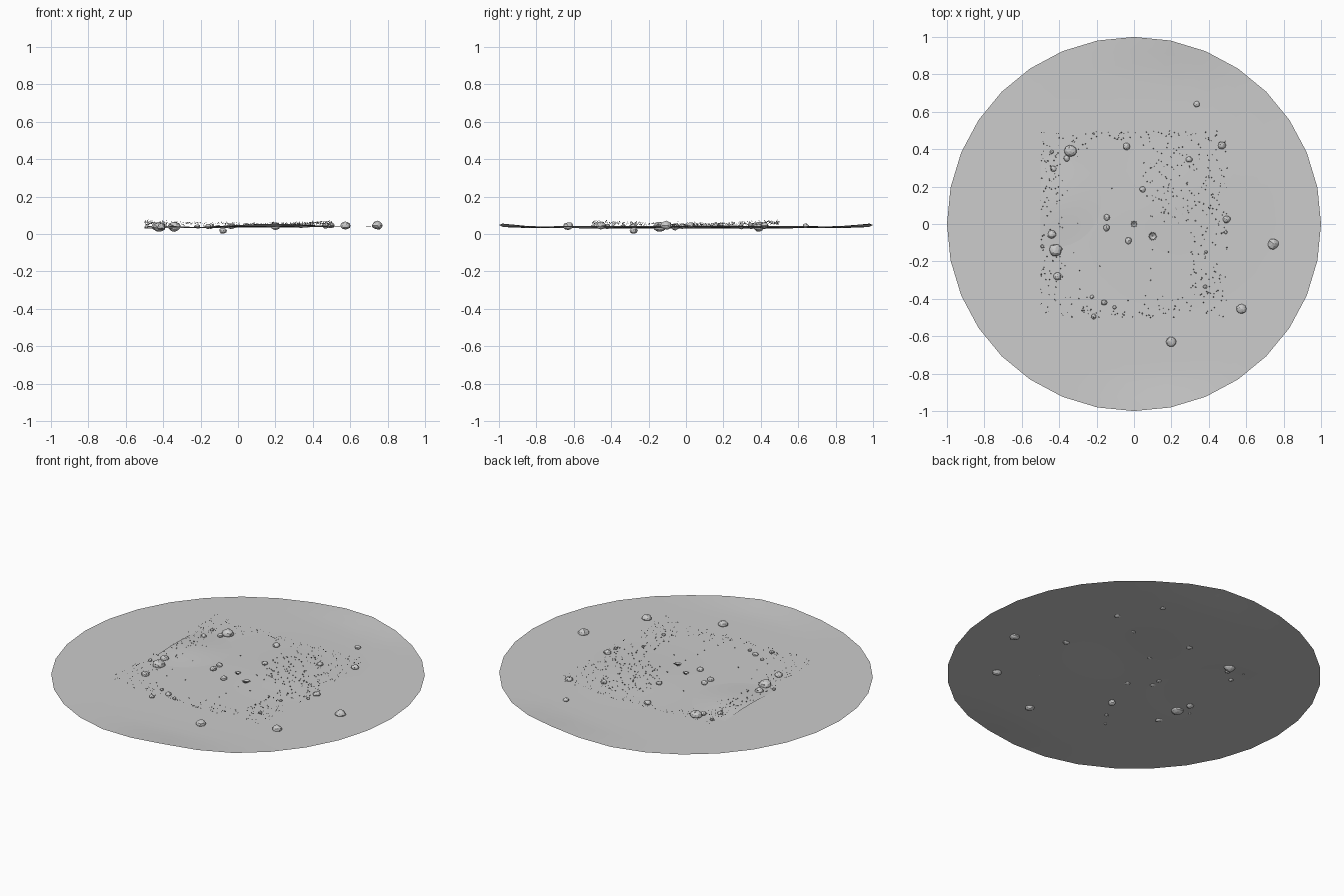
import bpy, bmesh, math, random
from mathutils import Vector, Matrix, noise

if "Cube" in bpy.data.objects:
    bpy.data.objects.remove(bpy.data.objects["Cube"])

random.seed(7)


def ground_z(x, y):
    # gentle terrain: slight tilt, shallow mound, raised crests on the front and back rim
    mound = 0.008 * math.exp(-((x - 0.2) ** 2 / 0.06 + (y - 0.15) ** 2 / 0.06))
    crest = 0.018 * math.exp(-((x - 0.2) / 0.3) ** 2 - ((abs(y) - 1) / 0.13) ** 2)
    return 0.036 + 0.007 * x + mound + crest


def make_object(name, bm, smooth=False):
    mesh = bpy.data.meshes.new(name)
    bmesh.ops.recalc_face_normals(bm, faces=bm.faces)
    for f in bm.faces:
        f.smooth = smooth
    bm.to_mesh(mesh)
    bm.free()
    obj = bpy.data.objects.new(name, mesh)
    bpy.context.collection.objects.link(obj)
    return obj


# Round patch of ground
bm = bmesh.new()
SIDES, RINGS = 32, 14
centre = bm.verts.new((0, 0, ground_z(0, 0)))
previous = None
for r in range(1, RINGS + 1):
    ring = []
    for s in range(SIDES):
        a = 2 * math.pi * s / SIDES
        x, y = r / RINGS * math.cos(a), r / RINGS * math.sin(a)
        ring.append(bm.verts.new((x, y, ground_z(x, y))))
    for s in range(SIDES):
        t = (s + 1) % SIDES
        if previous:
            bm.faces.new((previous[s], ring[s], ring[t], previous[t]))
        else:
            bm.faces.new((centre, ring[s], ring[t]))
    previous = ring
for f in bm.faces:
    if f.normal.z < 0:
        f.normal_flip()
make_object("ground_disc", bm, True)

# Square soil layer that rises through the ground near its left edge
bm = bmesh.new()
bmesh.ops.create_grid(bm, x_segments=24, y_segments=24, size=0.5)
for v in bm.verts:
    x, y = v.co.x, v.co.y
    rise = math.exp(-((x + 0.42) ** 2 / 0.04 + (y - 0.12) ** 2 / 0.04))
    v.co.z = ground_z(x, y) - 0.003 + 0.013 * rise
make_object("soil_layer", bm, True)

# Stones: x, y, radius
STONES = [
    (-.34, .39, .033), (-.36, .35, .016), (-.44, .385, .01), (-.43, .295, .016),
    (-.04, .415, .019), (.335, .64, .016), (.47, .42, .02), (.295, .345, .017),
    (.045, .185, .016), (-.145, .035, .017), (-.147, -.02, .018), (-.03, -.09, .018),
    (-.44, -.055, .022), (-.42, -.14, .033), (-.49, -.12, .01), (-.41, -.28, .021),
    (.495, .025, .02), (.49, -.045, .009), (.385, -.15, .008), (.745, -.105, .029),
    (.575, -.455, .026), (.2, -.63, .026), (.38, -.335, .011), (-.225, -.39, .01),
    (-.16, -.42, .016), (-.105, -.445, .01), (-.215, -.495, .014),
]


def add_stone(name, x, y, z, r):
    bm = bmesh.new()
    bmesh.ops.create_icosphere(bm, subdivisions=2, radius=r)
    seed = Vector((x * 37, y * 53, r * 91))
    for v in bm.verts:
        v.co *= 1 + 0.22 * noise.noise(v.co / r * 1.1 + seed)
        v.co.z *= 0.8
    bmesh.ops.rotate(bm, verts=bm.verts, cent=(0, 0, 0),
                     matrix=Matrix.Rotation(random.uniform(0, 6.28), 3, 'Z'))
    make_object(name, bm).location = (x, y, z)


for i, (x, y, r) in enumerate(STONES):
    add_stone(f"stone_{i + 1}", x, y, ground_z(x, y) + 0.005, r)
# Stone hanging under the ground
add_stone("buried_stone", -0.08, -0.28, 0.017, 0.02)

# Gravel grains strewn around the edges of the square and over its right half
bm = bmesh.new()
count = 0
while count < 520:
    x, y = random.uniform(-.5, .5), random.uniform(-.5, .5)
    edge = max(abs(x), abs(y))
    chance = 0.5 if edge > 0.38 else 0.03
    if math.hypot(x - 0.2, y - 0.2) < 0.2 or (x > 0.3 and edge > 0.25):
        chance = 0.5
    if -0.25 < x < 0.05 and edge < 0.45:
        chance = 0.01
    if random.random() > chance:
        continue
    count += 1
    far = min(1, max(0, math.hypot(x, y) - 0.3) / 0.4)
    lift = 0.006 + far * (0.034 if x < 0 else 0.024) + random.uniform(-.006, .005)
    size = random.uniform(.0025, .0045)
    m = Matrix.Translation((x, y, ground_z(x, y) + lift)) @ \
        Matrix.Rotation(random.uniform(0, 6.28), 4, Vector((1, random.random(), .5)))
    bmesh.ops.create_cone(bm, cap_ends=True, segments=3, radius1=size, radius2=0,
                          depth=size * 1.5, matrix=m)
make_object("gravel", bm)


# Small tufts of blades near the middle
def add_tuft(name, x, y, r, blades):
    bm = bmesh.new()
    for k in range(blades):
        a = 2 * math.pi * k / blades
        out = Vector((math.cos(a), math.sin(a), 0))
        side = Vector((-out.y, out.x, 0)) * r * 0.2
        up = Vector((0, 0, r * 0.6))
        p = [bm.verts.new(c) for c in (out * r * .1 - side, out * r * .1 + side,
                                       out * r * .6 + side + up, out * r + up * .8,
                                       out * r * .6 - side + up)]
        bm.faces.new(p)
    make_object(name, bm).location = (x, y, ground_z(x, y))


add_tuft("tuft_centre", 0, 0, 0.02, 8)
add_tuft("tuft_side", 0.1, -0.065, 0.023, 14)
